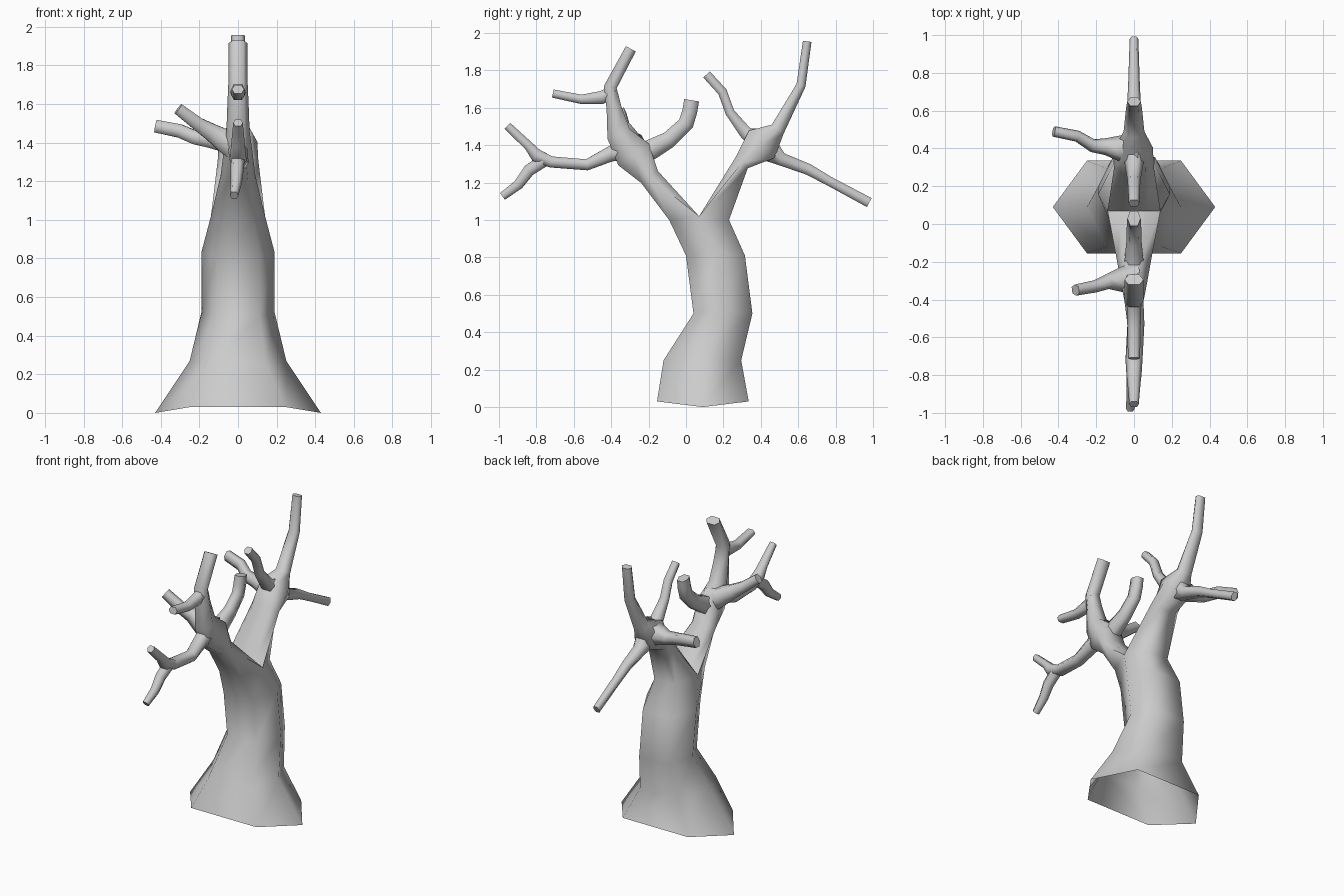
import bpy, bmesh, math
from mathutils import Vector

# six-sided cross-section, pointed along its first axis
HEX = [(1, 0), (.58, 1), (-.58, 1), (-1, 0), (-.58, -1), (.58, -1)]


def bridge(bm, rings, cap):
    """Skin a list of vertex rings, optionally closing the last one."""
    n = len(rings[0])
    for a, b in zip(rings, rings[1:]):
        for i in range(n):
            j = (i + 1) % n
            bm.faces.new((a[i], a[j], b[j], b[i]))
    if cap:
        bm.faces.new(rings[-1])


def tube(bm, path, first=None, ref=(1, 0, 0)):
    """Loft hexagons along path; each point is (x, y, z, width, thickness)."""
    pts = [Vector(p[:3]) for p in path]
    rings = [first] if first else []
    for i, p in enumerate(path):
        prev = pts[max(i - 1, 0)]
        nxt = pts[min(i + 1, len(pts) - 1)]
        d = (pts[i] - prev).normalized() + (nxt - pts[i]).normalized()
        d.normalize()
        u = Vector(ref)
        u = (u - d * u.dot(d)).normalized()
        v = d.cross(u)
        rings.append([bm.verts.new(pts[i] + u * a * p[3] + v * b * p[4])
                      for a, b in HEX])
    bridge(bm, rings, True)


def finish(name, bm):
    bmesh.ops.recalc_face_normals(bm, faces=bm.faces)
    me = bpy.data.meshes.new(name)
    bm.to_mesh(me)
    bm.free()
    ob = bpy.data.objects.new(name, me)
    bpy.context.collection.objects.link(ob)
    bpy.ops.object.select_all(action='DESELECT')
    ob.select_set(True)
    bpy.context.view_layer.objects.active = ob
    bpy.ops.object.shade_smooth_by_angle(angle=math.radians(80))


def branch(name, path, ref=(1, 0, 0)):
    bm = bmesh.new()
    tube(bm, path, ref=ref)
    finish(name, bm)


# trunk, open underneath: (front y, back y, z, half width, side ridge lift)
bm = bmesh.new()
rings = []
for y0, y1, z, w, lift in [(-.155, .335, .03, .43, -.03),
                           (-.12, .295, .25, .25, .02),
                           (.04, .355, .50, .19, .02),
                           (0, .315, .81, .19, .02),
                           (-.09, .23, 1.0, .14, .02)]:
    yc, h = (y0 + y1) / 2, (y1 - y0) / 2
    rings.append([bm.verts.new((a * w, yc + b * h, z + (0 if b else lift)))
                  for a, b in HEX])
bridge(bm, rings, False)

# fork: the trunk's top ring splits into two limbs along a crotch line
top = rings[-1]
c0 = bm.verts.new((-.06, .07, 1.02))
c1 = bm.verts.new((.06, .07, 1.02))
back_start = [top[0], top[1], top[2], top[3], c0, c1]
front_start = [top[0], c1, c0, top[3], top[4], top[5]]

# front limb, running up into its top branch
tube(bm, [(0, -.195, 1.23, .09, .055), (0, -.28, 1.35, .075, .10),
          (0, -.36, 1.46, .06, .065), (0, -.385, 1.60, .055, .04),
          (0, -.405, 1.71, .05, .035), (0, -.295, 1.915, .05, .03)], front_start)
# back limb, running up into its top branch
tube(bm, [(0, .30, 1.31, .105, .045), (0, .405, 1.405, .10, .10),
          (0, .49, 1.485, .055, .04), (0, .615, 1.72, .042, .025),
          (0, .648, 1.955, .036, .023)], back_start)
finish("trunk_and_limbs", bm)

# side branches of the front limb
branch("front_low_branch",
       [(0, -.29, 1.39, .05, .06), (0, -.41, 1.35, .05, .04),
        (.01, -.53, 1.295, .045, .03), (0, -.72, 1.31, .045, .03),
        (0, -.80, 1.345, .04, .035), (0, -.84, 1.395, .035, .025),
        (0, -.955, 1.503, .025, .022)])
branch("front_low_twig",
       [(0, -.75, 1.325, .035, .035), (-.005, -.84, 1.265, .035, .032),
        (-.01, -.895, 1.19, .03, .027), (-.02, -.98, 1.127, .022, .022)])
branch("front_high_twig",
       [(0, -.38, 1.69, .04, .035), (0, -.45, 1.655, .038, .035),
        (0, -.56, 1.645, .035, .025), (0, -.712, 1.676, .032, .022)])
branch("front_inner_branch",
       [(0, -.29, 1.33, .05, .06), (0, -.19, 1.375, .05, .055),
        (0, -.09, 1.43, .04, .045), (0, 0, 1.515, .038, .042),
        (0, .02, 1.58, .038, .04), (0, .03, 1.64, .035, .04)])
branch("front_side_branch",
       [(0, -.29, 1.38, .09, .08), (-.07, -.295, 1.41, .065, .06),
        (-.14, -.305, 1.455, .04, .045), (-.205, -.33, 1.495, .033, .035),
        (-.31, -.35, 1.575, .03, .03)], ref=(0, 1, 0))

# side branches of the back limb
branch("back_inner_branch",
       [(0, .40, 1.42, .06, .06), (0, .32, 1.465, .05, .035),
        (0, .235, 1.575, .035, .025), (0, .195, 1.685, .032, .025),
        (0, .11, 1.778, .028, .024)])
branch("back_low_branch",
       [(0, .41, 1.40, .07, .08), (0, .51, 1.325, .05, .035),
        (0, .655, 1.27, .035, .03), (0, .765, 1.208, .03, .025),
        (0, .98, 1.093, .023, .027)])
branch("back_side_branch",
       [(.02, .40, 1.41, .09, .08), (-.07, .40, 1.41, .07, .06),
        (-.15, .41, 1.412, .045, .038), (-.22, .415, 1.425, .035, .035),
        (-.30, .465, 1.46, .03, .035), (-.425, .49, 1.485, .028, .033)],
       ref=(0, 1, 0))
